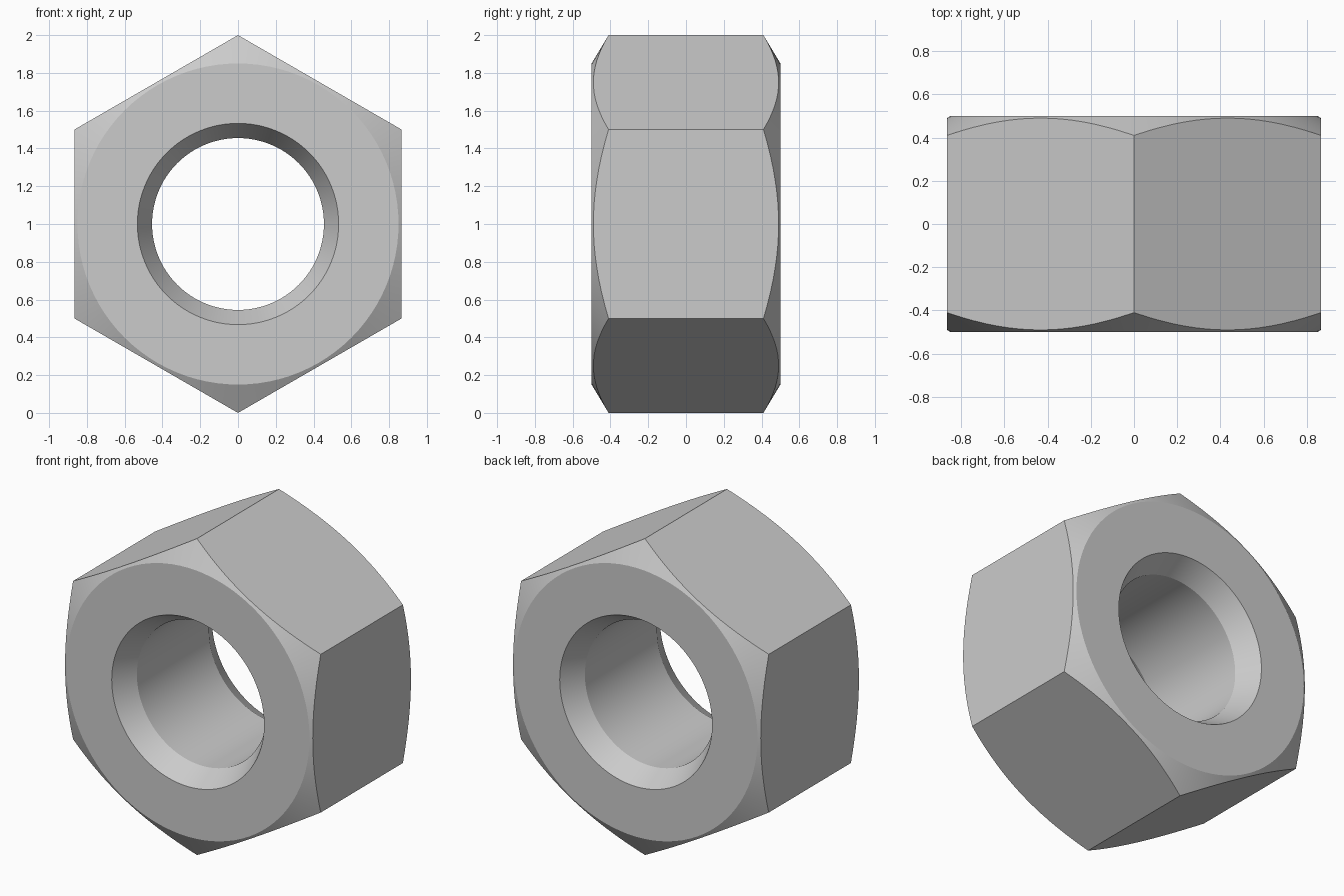
import bpy, bmesh
from math import pi, cos, sin, radians

cube = bpy.data.objects.get("Cube")
if cube:
    bpy.data.objects.remove(cube)

SEGMENTS = 96               # multiple of six, so ring points meet the corners
PER_SIDE = SEGMENTS // 6
HALF_DEPTH = 0.5
FLAT_RADIUS = cos(pi / 6)   # centre to flat, corners lie at radius 1
FACE_RADIUS = 0.85          # round bearing face
RIM_RADIUS, BORE_RADIUS = 0.533, 0.455
SINK_DEPTH = 0.14
CHAMFER_SLOPE = 0.6

# Plain steel
steel = bpy.data.materials.new("steel_grey")
steel.use_nodes = True
colour = (0.6, 0.6, 0.6, 1)
steel.diffuse_color = colour
steel.node_tree.nodes["Principled BSDF"].inputs["Base Color"].default_value = colour

bm = bmesh.new()


def ring(radius_at, depth_at):
    """Ring of points around the y axis, starting at a corner."""
    verts = []
    for i in range(SEGMENTS):
        a = pi / 6 + 2 * pi * i / SEGMENTS
        r = radius_at(i)
        verts.append(bm.verts.new((r * cos(a), depth_at(r), 1 + r * sin(a))))
    return verts


def circle(radius, depth):
    return ring(lambda i: radius, lambda r: depth)


def bridge(a, b):
    for i in range(SEGMENTS):
        j = (i + 1) % SEGMENTS
        bm.faces.new((a[i], a[j], b[j], b[i]))


def hex_radius(i):
    return FLAT_RADIUS / cos((i % PER_SIDE) * 2 * pi / SEGMENTS - pi / 6)


# Each end: conical corner chamfer, flat bearing face, countersink
ends = []
for side in (-1, 1):
    outer = ring(hex_radius, lambda r: side * (HALF_DEPTH - CHAMFER_SLOPE * (r - FACE_RADIUS)))
    face = circle(FACE_RADIUS, side * HALF_DEPTH)
    rim = circle(RIM_RADIUS, side * HALF_DEPTH)
    bore = circle(BORE_RADIUS, side * (HALF_DEPTH - SINK_DEPTH))
    bridge(outer, face)
    bridge(face, rim)
    bridge(rim, bore)
    ends.append((outer, bore))

# Bore wall
bridge(ends[0][1], ends[1][1])

# Six flats, each one face with curved ends
for k in range(6):
    ids = [(k * PER_SIDE + n) % SEGMENTS for n in range(PER_SIDE + 1)]
    bm.faces.new([ends[0][0][i] for i in ids] + [ends[1][0][i] for i in reversed(ids)])

bmesh.ops.recalc_face_normals(bm, faces=bm.faces)
mesh = bpy.data.meshes.new("hex_nut")
bm.to_mesh(mesh)
bm.free()
mesh.materials.append(steel)

nut = bpy.data.objects.new("hex_nut", mesh)
bpy.context.collection.objects.link(nut)
bpy.ops.object.select_all(action='DESELECT')
nut.select_set(True)
bpy.context.view_layer.objects.active = nut
bpy.ops.object.shade_smooth_by_angle(angle=radians(20))
